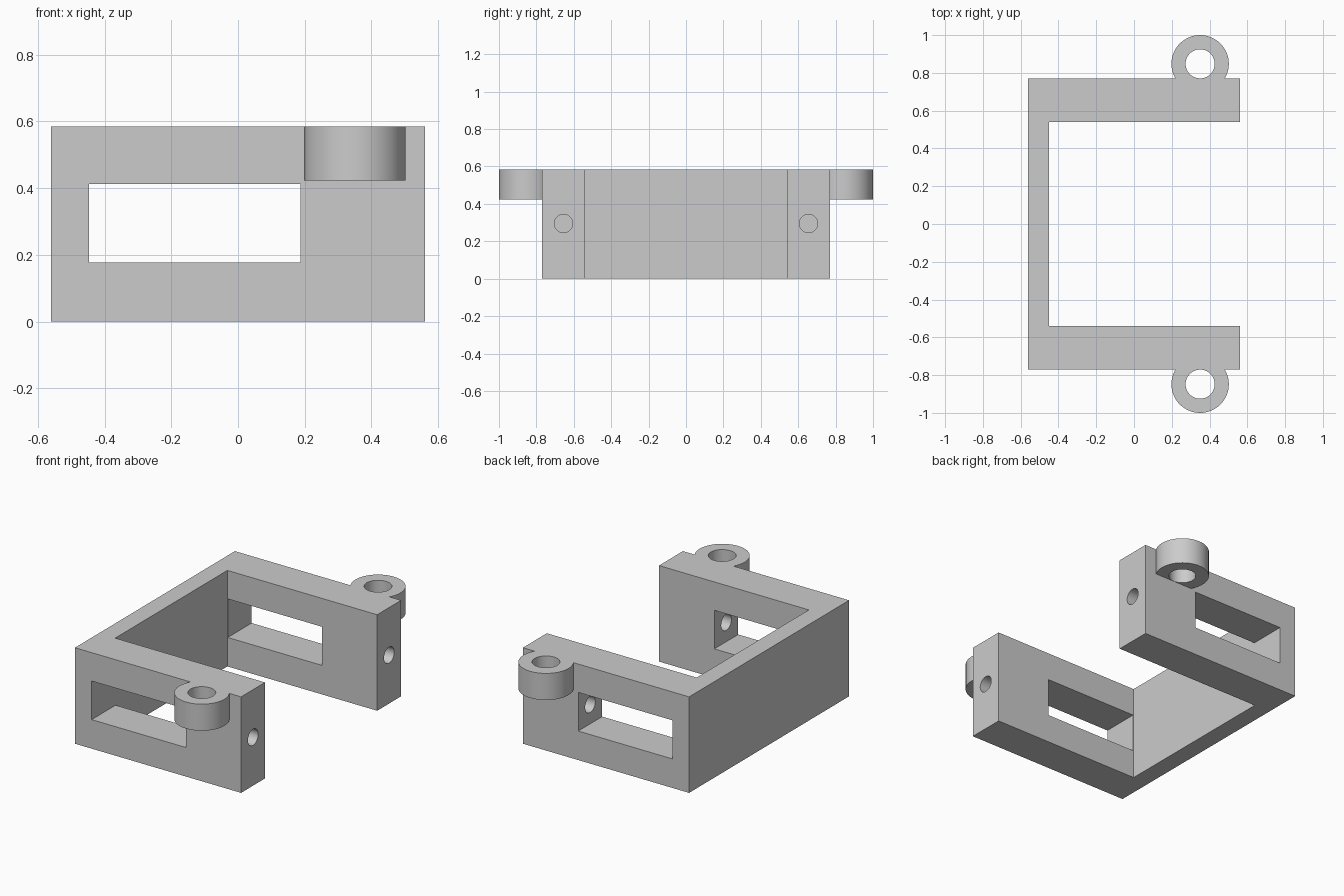
import bpy
import bmesh
from math import radians
from mathutils import Matrix, Vector

default = bpy.data.objects.get("Cube")
if default:
    bpy.data.objects.remove(default, do_unlink=True)

GREY = (0.6, 0.6, 0.6, 1.0)
HEIGHT = 0.585
HALF_X = 0.56
OUT_Y, IN_Y = 0.77, 0.54      # outer and inner faces of the arms
PLATE_X = -0.45               # inner face of the back plate
WINDOW_END = 0.187
MID_Y = (OUT_Y + IN_Y) / 2

mat = bpy.data.materials.new("plain grey")
mat.use_nodes = True
mat.diffuse_color = GREY
mat.node_tree.nodes["Principled BSDF"].inputs["Base Color"].default_value = GREY


def add_object(name, bm):
    bmesh.ops.recalc_face_normals(bm, faces=bm.faces)
    mesh = bpy.data.meshes.new(name)
    bm.to_mesh(mesh)
    bm.free()
    mesh.materials.append(mat)
    obj = bpy.data.objects.new(name, mesh)
    bpy.context.collection.objects.link(obj)
    return obj


def box(name, low, high):
    low, high = Vector(low), Vector(high)
    bm = bmesh.new()
    bmesh.ops.create_cube(bm, size=1, matrix=Matrix.Translation((low + high) / 2)
                          @ Matrix.Diagonal((*(high - low), 1)))
    return add_object(name, bm)


def cylinder(name, centre, radius, depth, along_x=False):
    turn = Matrix.Rotation(radians(90), 4, "Y") if along_x else Matrix()
    bm = bmesh.new()
    bmesh.ops.create_cone(bm, cap_ends=True, segments=64, radius1=radius, radius2=radius,
                          depth=depth, matrix=Matrix.Translation(centre) @ turn)
    return add_object(name, bm)


def combine(target, tool, operation):
    """Apply a boolean and discard the helper."""
    mod = target.modifiers.new(operation.lower(), "BOOLEAN")
    mod.operation, mod.object, mod.solver = operation, tool, "EXACT"
    tool.hide_render = True
    bpy.context.view_layer.objects.active = target
    bpy.ops.object.modifier_apply(modifier=mod.name)
    bpy.data.objects.remove(tool, do_unlink=True)


# U-shaped bracket body extruded from its plan outline
outline = [(HALF_X, -OUT_Y), (HALF_X, -IN_Y), (PLATE_X, -IN_Y), (PLATE_X, IN_Y),
           (HALF_X, IN_Y), (HALF_X, OUT_Y), (-HALF_X, OUT_Y), (-HALF_X, -OUT_Y)]
bm = bmesh.new()
base = bm.faces.new([bm.verts.new((x, y, 0)) for x, y in outline])
top = bmesh.ops.extrude_face_region(bm, geom=[base])
bmesh.ops.translate(bm, vec=(0, 0, HEIGHT),
                    verts=[v for v in top["geom"] if isinstance(v, bmesh.types.BMVert)])
bracket = add_object("bracket", bm)

for side in (-1, 1):
    # Round mounting lug flush with the top, with a vertical bolt hole
    ring = (0.35, side * 0.848)
    combine(bracket, cylinder("lug", (*ring, HEIGHT - 0.081), 0.152, 0.162), "UNION")
    combine(bracket, cylinder("lug_hole", (*ring, HEIGHT - 0.08), 0.077, 0.4), "DIFFERENCE")

    # Rectangular window through the arm
    y_low, y_high = sorted((side * (IN_Y - 0.05), side * (OUT_Y + 0.05)))
    combine(bracket, box("window", (PLATE_X + 0.003, y_low, 0.177),
                         (WINDOW_END, y_high, 0.412)), "DIFFERENCE")

    # Screw hole from the arm's end into the window
    combine(bracket, cylinder("screw_hole", (0.375, side * MID_Y, 0.295), 0.049, 0.5, True),
            "DIFFERENCE")

bpy.ops.object.select_all(action="DESELECT")
bracket.select_set(True)
bpy.context.view_layer.objects.active = bracket
bpy.ops.object.shade_smooth_by_angle(angle=radians(30))
